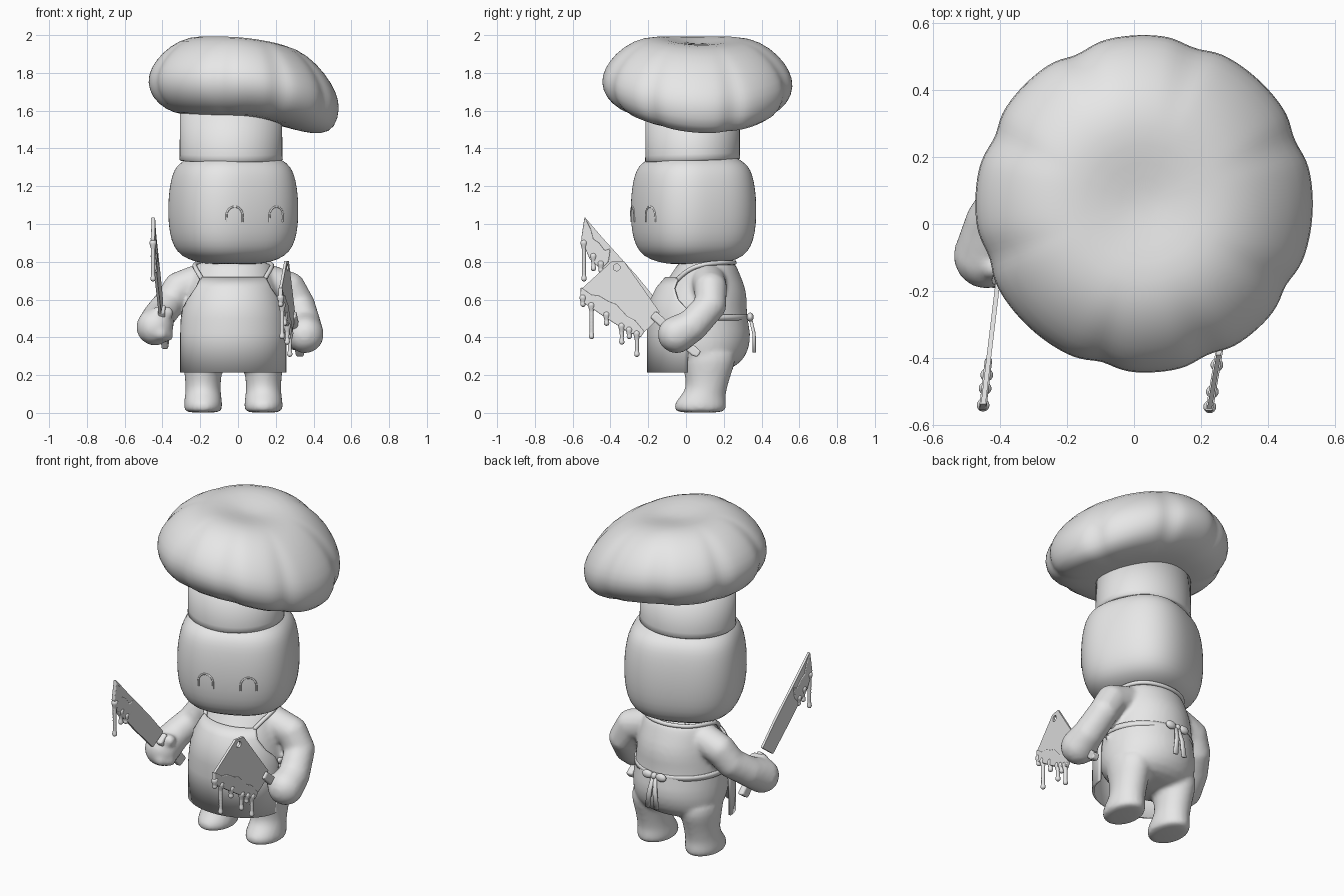
import bpy, bmesh
from math import sin, cos, pi, radians, exp, copysign, degrees
from mathutils import Vector, Matrix
from mathutils.bvhtree import BVHTree

if "Cube" in bpy.data.objects:
    bpy.data.objects.remove(bpy.data.objects["Cube"])

CX = -0.025  # centre line of the body

grey = bpy.data.materials.new("plain_grey")
grey.use_nodes = True
grey.diffuse_color = (0.8, 0.8, 0.8, 1)
grey.node_tree.nodes["Principled BSDF"].inputs["Base Color"].default_value = (0.8, 0.8, 0.8, 1)


def finish(name, bm, smooth=True):
    bmesh.ops.recalc_face_normals(bm, faces=bm.faces)
    for f in bm.faces:
        f.smooth = smooth
    me = bpy.data.meshes.new(name)
    bm.to_mesh(me)
    bm.free()
    me.materials.append(grey)
    ob = bpy.data.objects.new(name, me)
    bpy.context.collection.objects.link(ob)
    return ob


def modify(ob, kind, **settings):
    m = ob.modifiers.new(kind.title(), kind)
    for key, value in settings.items():
        setattr(m, key, value)
    return ob


def bridge(bm, rings, closed=True):
    for a, b in zip(rings, rings[1:]):
        n = len(a)
        for i in range(n if closed else n - 1):
            j = (i + 1) % n
            bm.faces.new((a[i], a[j], b[j], b[i]))


def loft(bm, rows, cx=CX, power=2.0, turn=0.0, segs=32):
    """Stack of closed rings, each row being (z, centre y, half width, half depth)."""
    rings = []
    for z, cy, rx, ry in rows:
        ring = []
        for i in range(segs):
            c, s = cos(2 * pi * i / segs), sin(2 * pi * i / segs)
            x = rx * copysign(abs(c) ** (2 / power), c)
            y = ry * copysign(abs(s) ** (2 / power), s)
            ring.append(bm.verts.new((cx + x * cos(turn) - y * sin(turn),
                                      cy + x * sin(turn) + y * cos(turn), z)))
        rings.append(ring)
    bridge(bm, rings)
    bm.faces.new(rings[0])
    bm.faces.new(rings[-1])


def chain(bm, points, spacing=0.3):
    """Row of overlapping balls along (x, y, z, radius) points, to be fused by remeshing."""
    for p, q in zip(points, points[1:]):
        p, q = Vector(p), Vector(q)
        n = max(2, int((q - p).xyz.length / (spacing * min(p.w, q.w))) + 1)
        for i in range(n + 1):
            v = p.lerp(q, i / n)
            bmesh.ops.create_icosphere(bm, subdivisions=2, radius=v.w,
                                       matrix=Matrix.Translation(v.xyz))


def sheet(name, rows, segs=32):
    """Cloth panel, rows being (z, centre y, half width, half depth, from, to) in degrees."""
    bm = bmesh.new()
    rings = []
    for z, cy, rx, ry, a0, a1 in rows:
        angles = [radians(a0 + (a1 - a0) * i / segs) for i in range(segs + 1)]
        rings.append([bm.verts.new((CX + rx * sin(a), cy - ry * cos(a), z)) for a in angles])
    bridge(bm, rings, closed=False)
    return modify(finish(name, bm), "SOLIDIFY", thickness=0.012, offset=0)


def tube(name, points, radius):
    cu = bpy.data.curves.new(name, "CURVE")
    cu.dimensions = "3D"
    cu.bevel_depth = radius
    cu.bevel_resolution = 3
    cu.use_fill_caps = True
    sp = cu.splines.new("NURBS")
    sp.points.add(len(points) - 1)
    for p, co in zip(sp.points, points):
        p.co = (*co, 1)
    sp.use_endpoint_u = True
    sp.order_u = 3
    cu.materials.append(grey)
    ob = bpy.data.objects.new(name, cu)
    bpy.context.collection.objects.link(ob)
    bpy.ops.object.select_all(action="DESELECT")
    ob.select_set(True)
    bpy.context.view_layer.objects.active = ob
    bpy.ops.object.convert(target="MESH")


def plate(name, outline, lean, thick, bevel=0.0):
    """Flat piece from a (y, z) outline, lying on the leaning plane x = lean(y)."""
    bm = bmesh.new()
    rings = [[bm.verts.new((lean(y) + s * thick / 2, y, z)) for y, z in outline] for s in (-1, 1)]
    bridge(bm, rings)
    for ring in rings:
        bm.faces.new(ring)
    ob = finish(name, bm, smooth=False)
    if bevel:
        modify(ob, "BEVEL", width=bevel, segments=3)
    return ob


def drips(name, items, lean):
    bm = bmesh.new()
    for y, top, bottom in items:
        x = lean(y)
        chain(bm, [(x, y, top, 0.02), (x, y, top - 0.03, 0.012),
                   (x, y, bottom + 0.035, 0.011), (x, y, bottom + 0.015, 0.015)])
    modify(finish(name, bm), "REMESH", mode="VOXEL", voxel_size=0.004, use_smooth_shade=True)


# Body: torso, legs, arms and hands fused into one soft skin
bm = bmesh.new()
loft(bm, [(.22, .10, .2, .12), (.27, .1, .255, .2), (.34, .085, .27, .25), (.42, .08, .27, .266),
          (.52, .07, .26, .25), (.6, .08, .248, .246), (.68, .095, .23, .216),
          (.75, .107, .212, .17), (.82, .11, .19, .148)])
for side in (-1, 1):
    loft(bm, [(0, .075, .085, .115), (.015, .075, .102, .138), (.05, .075, .102, .138),
              (.09, .09, .096, .118), (.13, .11, .092, .107), (.2, .115, .097, .121),
              (.27, .12, .108, .145), (.36, .11, .105, .15)], cx=CX + side * 0.16)
chain(bm, [(.17, .12, .69, .1), (.27, .13, .66, .095), (.325, .13, .57, .09),
           (.355, .03, .46, .094), (.355, -.05, .415, .107)])
chain(bm, [(.29, -.09, .46, .035), (.27, -.05, .40, .035), (.3, .0, .36, .035)])
chain(bm, [(-.22, .12, .69, .1), (-.31, .12, .66, .095), (-.365, .09, .58, .09),
           (-.42, 0, .51, .092), (-.44, -.095, .455, .106)])
chain(bm, [(-.42, -.13, .53, .039), (-.375, -.12, .53, .037)])
chain(bm, [(-.41, -.16, .42, .038), (-.375, -.12, .41, .036)])
body = finish("body", bm)
modify(body, "SUBSURF", levels=1, render_levels=1)
modify(body, "REMESH", mode="VOXEL", voxel_size=0.013, use_smooth_shade=True)
modify(body, "SMOOTH", factor=0.5, iterations=5)

# Head: a rounded block turned a little to its left
TURN = radians(23)
HY = 0.04
bm = bmesh.new()
loft(bm, [(z, HY, .328 * k, .309 * k) for z, k in
          ((.785, .3), (.797, .58), (.83, .81), (.88, .925), (.95, .99), (1.05, 1.015),
           (1.15, 1.005), (1.23, .97), (1.285, .92), (1.325, .83), (1.345, .7), (1.38, .6))],
     power=2.6, turn=TURN, segs=40)
head = modify(finish("head", bm), "SUBSURF", levels=1, render_levels=1)

# Eyes: thin arches laid on the face
bpy.context.view_layer.update()
surface = BVHTree.FromObject(head, bpy.context.evaluated_depsgraph_get())
forward = Vector((sin(TURN), -cos(TURN), 0))
across = Vector((cos(TURN), sin(TURN), 0))
for side, label in ((-1, "right"), (1, "left")):
    arch = [(-.043, 1.01)] + [(-.043 * cos(pi * i / 10), 1.045 + .047 * sin(pi * i / 10))
                              for i in range(11)] + [(.043, 1.01)]
    path = []
    for u, z in arch:
        start = Vector((CX, HY, z)) + across * (side * .12 + u) + forward
        path.append(surface.ray_cast(start, -forward)[0])
    tube(label + "_eye", path, 0.005)

# Hat band
bm = bmesh.new()
loft(bm, [(1.335, .035, .265, .245), (1.34, .035, .274, .252), (1.37, .035, .272, .25),
          (1.62, .035, .27, .25)], cx=-.037, segs=48)
for v in bm.verts:
    if v.co.z < 1.5:
        v.co.z += 0.03 * (v.co.y - .035)
finish("hat_band", bm)

# Hat crown: a softly pleated puff sagging to one side
PLEATS = (23, 72, 114, 156, 199, 255, 293, 330)
PROFILE = ((.03, 1.965), (.12, 1.98), (.23, 2.0), (.34, 1.975), (.435, 1.905), (.493, 1.825),
           (.511, 1.75), (.485, 1.67), (.415, 1.605), (.32, 1.575), (.2, 1.57), (.05, 1.57))
bm = bmesh.new()
rings = []
for r, z in PROFILE:
    ring = []
    for i in range(72):
        a = 2 * pi * i / 72
        gap = min(min(abs(degrees(a) - p), 360 - abs(degrees(a) - p)) for p in PLEATS)
        fold = exp(-(gap / 5) ** 2) * min(1, r / .45) ** 2
        rr = r * (1 - .038 * fold)
        x, y = .03 + rr * cos(a), .06 + rr * sin(a)
        lean = .97 * x + .15 * y
        if z > 1.7:
            sag = .3 * max(0, lean + .1) ** 1.7
        else:
            sag = .48 * max(0, lean + .02) ** 1.7
        ring.append(bm.verts.new((x, y, z - sag)))
    rings.append(ring)
bridge(bm, rings)
bm.faces.new(rings[0])
bm.faces.new(rings[-1])
modify(finish("hat_crown", bm), "SUBSURF", levels=1, render_levels=1)

# Apron, its neck strap and its waist tie
sheet("apron", [(.215, .01, .275, .21, -90, 90), (.42, .015, .275, .215, -90, 90),
                (.5, .03, .272, .233, -90, 90), (.55, .04, .268, .237, -82, 82),
                (.6, .055, .26, .238, -66, 66), (.66, .08, .246, .233, -53, 53),
                (.715, .098, .23, .204, -48, 48)])
half = [(.16, -.05, .7), (.195, .0, .755), (.21, .1, .79), (.15, .225, .797)]
strap = half + [(0, .268, .795)] + [(-x, y, z) for x, y, z in reversed(half)]
tube("neck_strap", [(CX + x, y, z) for x, y, z in strap], 0.012)
sheet("waist_tie", [(z, .067, .264, .252, 85, 275) for z in (.49, .52)])

# Bow at the back
bm = bmesh.new()
for dx, rx, rz in ((0, .018, .02), (-.045, .034, .024), (.045, .034, .024)):
    bmesh.ops.create_uvsphere(bm, u_segments=16, v_segments=10, radius=1,
                              matrix=Matrix.Translation((CX + dx, .34, .507))
                              @ Matrix.Diagonal((rx, .018, rz, 1)))
finish("bow", bm)
for side, label in ((-1, "right"), (1, "left")):
    bm = bmesh.new()
    loft(bm, [(.32, .362, .017, .009), (.42, .36, .015, .009), (.505, .34, .01, .009)],
         cx=CX + side * .03, segs=12)
    for v in bm.verts:
        v.co.x -= side * .12 * (v.co.z - .32)
    finish(label + "_bow_tail", bm)


# Cleaver in the left hand
def cleaver_plane(y):
    return .225 + .17 * (y + .55)


blade = plate("cleaver_blade", [(-.39, .805), (-.33, .805), (-.14, .535), (-.165, .48),
                                (-.24, .41), (-.555, .615), (-.555, .655)], cleaver_plane, .014)
bm = bmesh.new()
bmesh.ops.create_cone(bm, cap_ends=True, segments=20, radius1=.018, radius2=.018, depth=.2,
                      matrix=Matrix.Translation((cleaver_plane(-.367), -.367, .77))
                      @ Matrix.Rotation(pi / 2, 4, "Y"))
cutter = finish("hole_cutter", bm)
modify(blade, "BOOLEAN", operation="DIFFERENCE", object=cutter, solver="EXACT")
bpy.context.view_layer.update()
blade.data = bpy.data.meshes.new_from_object(
    blade.evaluated_get(bpy.context.evaluated_depsgraph_get()))
blade.modifiers.clear()
bpy.data.objects.remove(cutter)
plate("cleaver_handle", [(-.16, .54), (-.19, .505), (.03, .305), (.06, .295), (.08, .325)],
      cleaver_plane, .04, .01)
plate("cleaver_coating", [(-.557, .665), (-.5, .625), (-.46, .62), (-.41, .59), (-.37, .575),
                          (-.31, .51), (-.27, .49), (-.22, .43), (-.24, .4), (-.31, .43),
                          (-.42, .5), (-.56, .595)], cleaver_plane, .022, .005)
drips("cleaver_drips", [(-.545, .61, .56), (-.5, .57, .39), (-.42, .52, .46),
                        (-.34, .46, .36), (-.3, .44, .39), (-.26, .42, .295)], cleaver_plane)


# Pointed knife in the right hand
def knife_plane(y):
    return -.385 + .12 * y


plate("knife_blade", [(-.535, 1.035), (-.44, .925), (-.26, .725), (-.15, .59),
                      (-.235, .525), (-.38, .68), (-.5, .82), (-.55, .92)], knife_plane, .014)
plate("knife_handle", [(-.135, .575), (-.185, .53), (-.02, .335), (.03, .37)],
      knife_plane, .036, .01)
plate("knife_coating", [(-.537, 1.038), (-.505, .975), (-.49, .92), (-.46, .9), (-.43, .86),
                        (-.4, .87), (-.41, .8), (-.45, .76), (-.51, .815), (-.555, .92)],
      knife_plane, .022, .005)
drips("knife_drips", [(-.54, .9, .695), (-.49, .83, .75), (-.45, .79, .74)], knife_plane)
